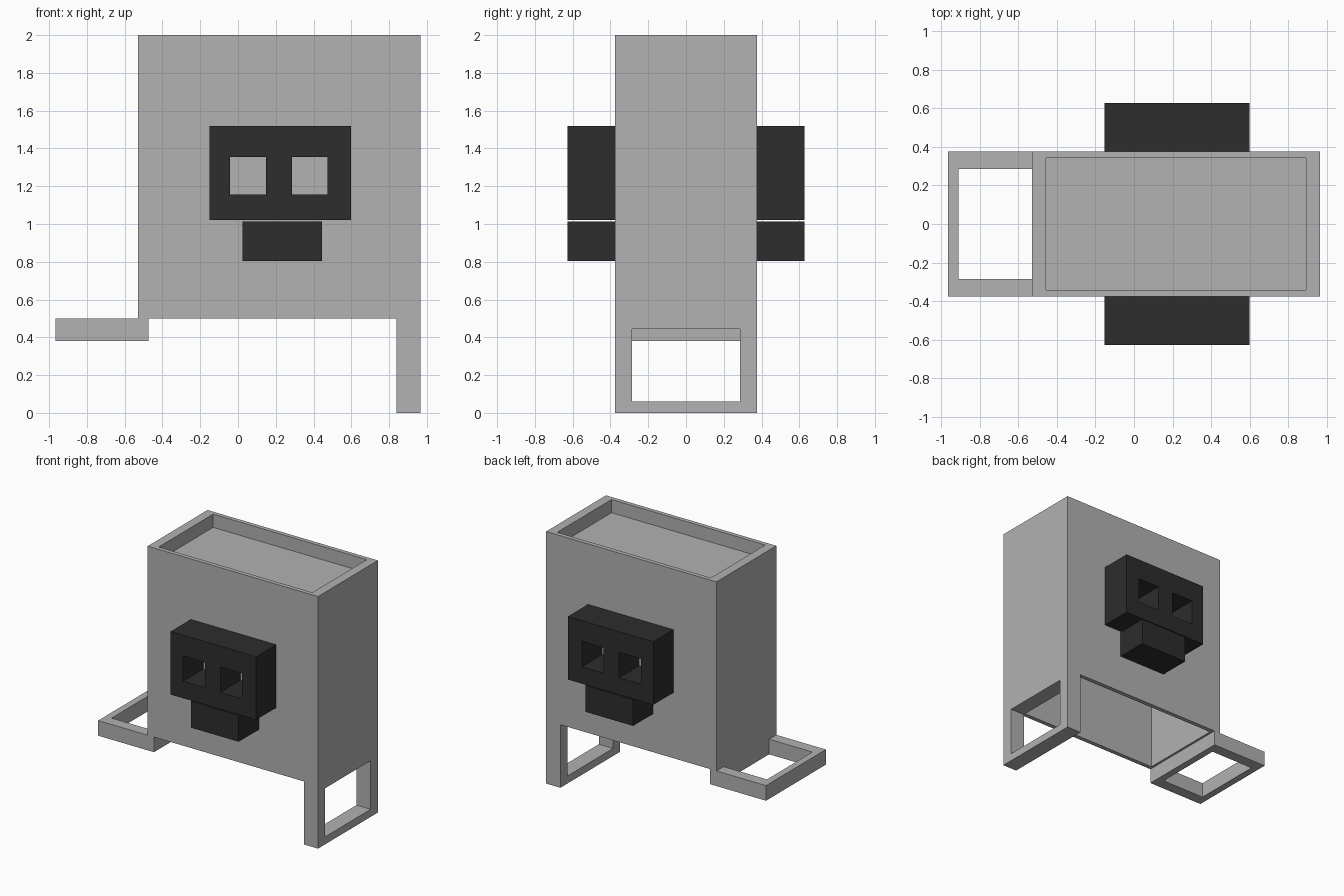
import bpy, bmesh

if "Cube" in bpy.data.objects:
    bpy.data.objects.remove(bpy.data.objects["Cube"])


def material(name, v):
    m = bpy.data.materials.new(name)
    m.diffuse_color = (v, v, v, 1)
    m.use_nodes = True
    m.node_tree.nodes["Principled BSDF"].inputs["Base Color"].default_value = m.diffuse_color
    return m


GREY = material("light grey", 0.445)
DARK = material("charcoal", 0.026)


def block(name, xs, ys, zs, mat, holes=()):
    """Solid divided at the given breaks, with the cells in `holes` left out."""
    axes = (xs, ys, zs)
    n = [len(a) - 1 for a in axes]
    solid = {(i, j, k) for i in range(n[0]) for j in range(n[1])
             for k in range(n[2])} - set(holes)
    bm = bmesh.new()
    verts = {}

    def vert(key):
        if key not in verts:
            verts[key] = bm.verts.new([axes[a][key[a]] for a in range(3)])
        return verts[key]

    for cell in solid:
        for a in range(3):
            for side in (0, 1):
                near = list(cell)
                near[a] += 2 * side - 1
                if tuple(near) in solid:
                    continue
                b, c = (a + 1) % 3, (a + 2) % 3
                ring = []
                for u, v in ((0, 0), (1, 0), (1, 1), (0, 1)):
                    key = list(cell)
                    key[a] += side
                    key[b] += u
                    key[c] += v
                    ring.append(vert(tuple(key)))
                bm.faces.new(ring if side else ring[::-1])
    bmesh.ops.recalc_face_normals(bm, faces=bm.faces)
    mesh = bpy.data.meshes.new(name)
    bm.to_mesh(mesh)
    bm.free()
    mesh.materials.append(mat)
    ob = bpy.data.objects.new(name, mesh)
    bpy.context.collection.objects.link(ob)
    return ob


W = 0.375            # half depth of the body
YS = (-W, -0.285, 0.285, W)

# Hollow body: open underneath, shallow recess on top
block("body", (-0.53, -0.457, 0.892, 0.965), (-W, -0.341, 0.341, W),
      (0.5, 1.83, 1.895, 2.0), GREY, holes=[(1, 1, 0), (1, 1, 2)])

# Upright leg frame at the right end
block("leg_frame", (0.84, 0.965), YS, (0, 0.06, 0.445, 0.5), GREY,
      holes=[(0, 1, 1)])

# Flat tray frame at the left end
block("tray_frame", (-0.965, -0.91, -0.53, -0.475), YS, (0.38, 0.5), GREY,
      holes=[(1, 1, 0)])

# Skull and jaw on both broad sides
for label, s in (("front", -1), ("back", 1)):
    ys = sorted((s * W, s * 0.627))
    block(label + "_skull", (-0.152, -0.042, 0.148, 0.286, 0.475, 0.598), ys,
          (1.02, 1.155, 1.355, 1.52), DARK, holes=[(1, 0, 1), (3, 0, 1)])
    block(label + "_jaw", (0.025, 0.445), ys, (0.805, 1.014), DARK)
